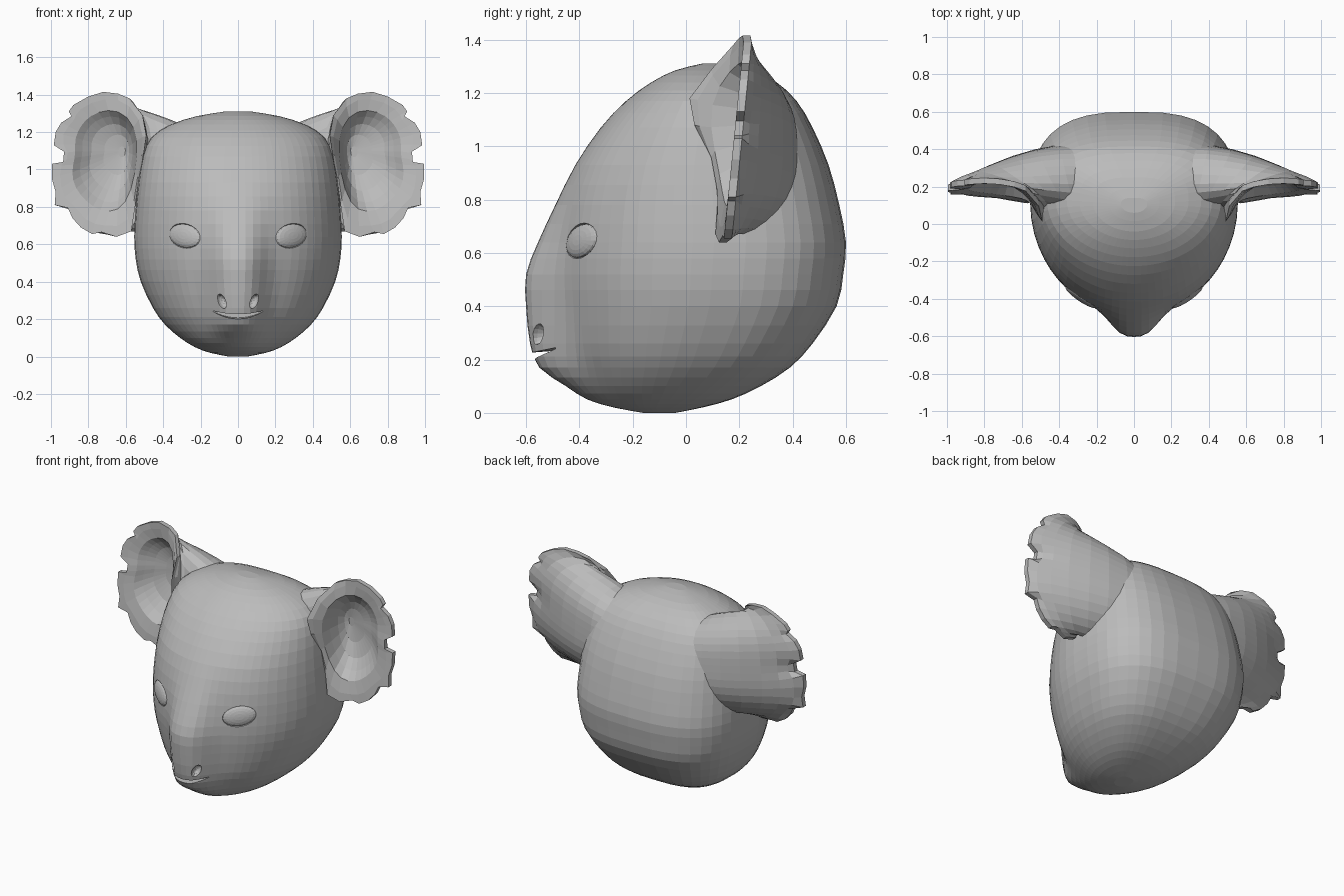
import bpy, bmesh, math
from mathutils import Vector, Matrix

old = bpy.data.objects.get("Cube")
if old:
    bpy.data.objects.remove(old)

grey = bpy.data.materials.new("plain grey")
grey.use_nodes = True
grey.diffuse_color = (0.5, 0.5, 0.5, 1)
grey.node_tree.nodes["Principled BSDF"].inputs["Base Color"].default_value = (0.5, 0.5, 0.5, 1)


def finish(name, bm):
    bmesh.ops.recalc_face_normals(bm, faces=bm.faces)
    mesh = bpy.data.meshes.new(name)
    bm.to_mesh(mesh)
    bm.free()
    mesh.materials.append(grey)
    obj = bpy.data.objects.new(name, mesh)
    bpy.context.collection.objects.link(obj)
    return obj


def loft(bm, rings):
    """Skin closed rings of points and cap both ends."""
    loops = [[bm.verts.new(p) for p in ring] for ring in rings]
    for a, b in zip(loops, loops[1:]):
        for i in range(len(a)):
            j = (i + 1) % len(a)
            bm.faces.new((a[i], a[j], b[j], b[i]))
    bm.faces.new(loops[0])
    bm.faces.new(loops[-1])


def ellipsoid(name, scale, place, turn, detail=(20, 10)):
    bm = bmesh.new()
    bmesh.ops.create_uvsphere(bm, u_segments=detail[0], v_segments=detail[1], radius=1)
    bmesh.ops.rotate(bm, verts=bm.verts, matrix=Matrix.Rotation(math.pi / 2, 3, 'X'))
    bmesh.ops.scale(bm, verts=bm.verts, vec=scale)
    obj = finish(name, bm)
    rot = Matrix.Rotation(turn[2], 4, 'Z') @ Matrix.Rotation(turn[0], 4, 'X') @ Matrix.Rotation(turn[1], 4, 'Y')
    obj.data.transform(Matrix.Translation(place) @ rot)
    return obj


def cut(target, cutter):
    mod = target.modifiers.new("cut", 'BOOLEAN')
    mod.operation, mod.solver, mod.object = 'DIFFERENCE', 'EXACT', cutter
    bpy.context.view_layer.objects.active = target
    bpy.ops.object.modifier_apply(modifier=mod.name)
    bpy.data.objects.remove(cutter)


# Head slices: height, brow front, back, half width, muzzle length
SLICES = [
    (0, -.16, -.04, .05, 0), (.02, -.26, .06, .15, .01), (.05, -.33, .17, .23, .04),
    (.1, -.39, .28, .31, .06), (.17, -.43, .39, .39, .12), (.26, -.46, .475, .455, .125),
    (.4, -.48, .565, .52, .12), (.52, -.49, .59, .547, .11), (.64, -.485, .6, .555, .07),
    (.78, -.465, .575, .548, .025), (.93, -.415, .535, .533, 0), (1.07, -.32, .475, .51, 0),
    (1.17, -.225, .415, .465, 0), (1.24, -.13, .34, .36, 0), (1.285, -.04, .25, .22, 0),
    (1.31, .06, .14, .07, 0)]


def between(a, b, c, d):
    return [(9 * (q + r) - p - s) / 16 for p, q, r, s in zip(a, b, c, d)]


def head_ring(z, front, back, width, muzzle, count=52):
    mid = front + .55 * (back - front)
    ring = []
    for i in range(count):
        t = math.tau * i / count
        t -= .4 * math.sin(t)
        s, c = math.sin(t), math.cos(t)
        if c > 0:
            x = width * s
            y = mid + (front - mid) * c - muzzle * math.exp(-abs(x / .145) ** 3)
        else:
            p = 2 / 2.8
            x = width * math.copysign(abs(s) ** p, s)
            y = mid + (back - mid) * abs(c) ** p
        ring.append((x, y, z))
    return ring


rows = []
for i, row in enumerate(SLICES[:-1]):
    rows += [row, between(SLICES[max(i - 1, 0)], row, SLICES[i + 1],
                          SLICES[min(i + 2, len(SLICES) - 1)])]
rows.append(SLICES[-1])
bm = bmesh.new()
loft(bm, [head_ring(*r) for r in rows])
head = finish("head", bm)

# Mouth slit, curving up at the corners and tapering
bm = bmesh.new()
slit = []
for i in range(11):
    x = .14 * (i - 5) / 5
    u = abs(i - 5) / 5
    z, h = .205 + .025 * u ** 2, .012 * (1 - u ** 2) + .001
    slit.append([(x, -.75, z - h - .005), (x, -.75, z + h - .005),
                 (x, -.49, z + h + .015), (x, -.49, z - h + .015)])
loft(bm, slit)
cut(head, finish("mouth_cutter", bm))

# Nostrils, and eyes sunk almost flush in shallow sockets
for side, label in ((1, "left"), (-1, "right")):
    cut(head, ellipsoid("nostril_cutter", (.026, .05, .045), (side * .092, -.565, .295),
                        (0, side * .5, side * .4), (14, 8)))
    place, turn = Vector((side * .29, -.4, .645)), (-.12, -side * .2, side * .58)
    cut(head, ellipsoid("socket_cutter", (.106, .04, .066), place, turn))
    inward = Vector((-side * .55, .83, 0)) * .012
    ellipsoid(label + "_eye", (.102, .023, .062), place + inward, turn)

# Ragged ear rim as x, z pairs, from the inner top around the outside
RIM = [(.58, 1.38), (.64, 1.405), (.72, 1.415), (.8, 1.39), (.88, 1.345), (.905, 1.31),
       (.89, 1.285), (.945, 1.25), (.975, 1.2), (.985, 1.13), (.93, 1.095), (.935, 1.04),
       (.995, 1.03), (.995, .95), (.975, .88), (.98, .81), (.91, .795), (.885, .74),
       (.84, .69), (.78, .655), (.73, .665), (.65, .64), (.57, .67), (.55, .8),
       (.53, .95), (.505, 1.08), (.49, 1.18), (.51, 1.29)]


def rim_y(x, z):
    fold = max(0, min(1, (.8 - x) / .3)) ** 1.5
    return .18 + .1 * (z - 1.03) - .2 * fold * max(.25, 1 - abs(z - 1.15) / .33)


def relax(ring, times):
    n = len(ring)
    for _ in range(times):
        ring = [(ring[i - 1] + ring[i] * 2 + ring[(i + 1) % n]) / 4 for i in range(n)]
    return ring


def ear(name, side):
    front = [Vector((x, rim_y(x, z), z)) for x, z in RIM]
    back = [p + Vector((0, .03, 0)) for p in front]
    bowl = Vector((.61, .29, 1.1))
    rings = []
    # Bowl from its floor out to the rim
    for t, depth in ((.92, 1), (.7, .92), (.5, .72), (.36, .42), (.25, .12), (.1, .02)):
        ring = []
        for p in relax(front, 4 if t > .2 else 1):
            q = p.lerp(bowl, t)
            q.y = p.y + (bowl.y - p.y) * depth
            ring.append(q)
        rings.append(ring)
    rings += [front, back]
    # Rounded back, running into the head
    for t, smooth in ((.06, 1), (.15, 4), (.28, 7), (.45, 8), (.62, 8), (.8, 8), (1, 8)):
        ring = []
        for p in relax(back, smooth):
            out = (p.x - .75) / .25
            root = Vector((.26, .24 + .22 * out, .95 + .31 * (p.z - 1.03) / .38))
            q = p.lerp(root, t)
            q.y += .26 * t * (1 - t) * max(0, out)
            q.z += .08 * t * (1 - t) * (p.z - 1.03) / .38
            ring.append(q)
        rings.append(ring)
    bm = bmesh.new()
    loft(bm, [[(side * p.x, p.y, p.z) for p in ring] for ring in rings])
    return finish(name, bm)


ear("left_ear", 1)
ear("right_ear", -1)
